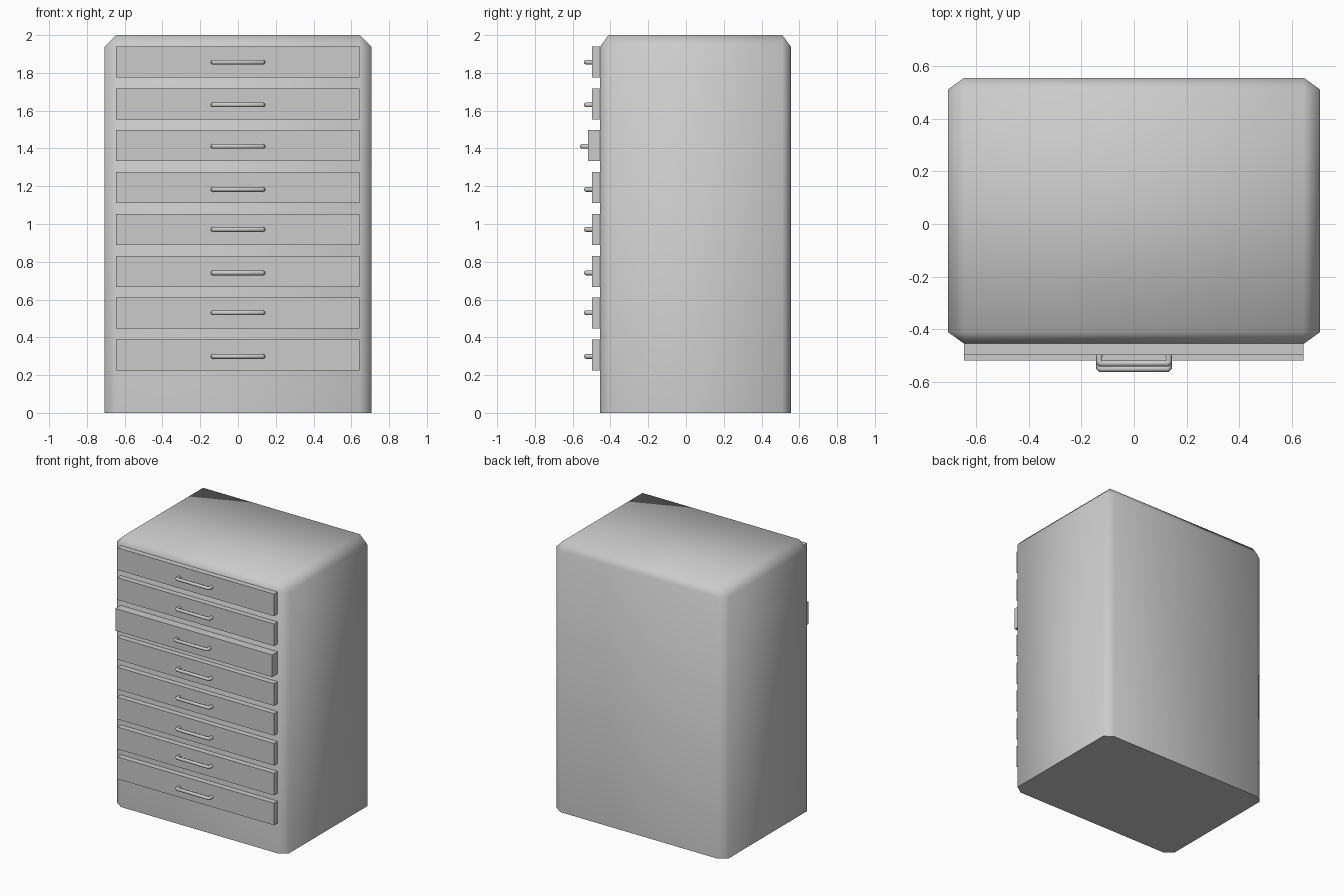
import bpy, bmesh
from mathutils import Vector

if "Cube" in bpy.data.objects:
    bpy.data.objects.remove(bpy.data.objects["Cube"])


def make_object(name, bm, smooth=None):
    mesh = bpy.data.meshes.new(name)
    bmesh.ops.recalc_face_normals(bm, faces=bm.faces)
    bm.to_mesh(mesh)
    bm.free()
    obj = bpy.data.objects.new(name, mesh)
    bpy.context.collection.objects.link(obj)
    if smooth:
        bpy.ops.object.select_all(action='DESELECT')
        obj.select_set(True)
        bpy.context.view_layer.objects.active = obj
        bpy.ops.object.shade_smooth_by_angle(angle=smooth)
    return obj


def box(lo, hi):
    lo, hi = Vector(lo), Vector(hi)
    bm = bmesh.new()
    bmesh.ops.create_cube(bm, size=1)
    for v in bm.verts:
        v.co = (lo + hi) / 2 + v.co * (hi - lo)
    return bm


# Cabinet: chamfered on all edges but the base, then stretched to size
bm = box((-0.5, -0.5, 0), (0.5, 0.5, 1.45))
edges = [e for e in bm.edges if max(v.co.z for v in e.verts) > 1]
bmesh.ops.bevel(bm, geom=edges, offset=0.0445, segments=1, affect='EDGES')
for v in bm.verts:
    v.co = Vector((v.co.x * 1.414, v.co.y * 1.01 + 0.05, v.co.z * 2 / 1.45))
make_object("cabinet", bm, smooth=1.2)


def handle(name, y, z):
    # Square-cornered U pull: mitred octagonal tube
    r, half, front = 0.0125, 0.1325, y - 0.0325
    path = [(-half, y + 0.01), (-half, front + 0.006), (-half + 0.006, front),
            (half - 0.006, front), (half, front + 0.006), (half, y + 0.01)]
    curve = bpy.data.curves.new(name, 'CURVE')
    curve.dimensions = '3D'
    curve.bevel_depth = r
    curve.bevel_resolution = 2
    curve.use_fill_caps = True
    spline = curve.splines.new('POLY')
    spline.points.add(len(path) - 1)
    for p, (px, py) in zip(spline.points, path):
        p.co = (px, py, z, 1)
    obj = bpy.data.objects.new(name, curve)
    bpy.context.collection.objects.link(obj)


# Drawers, bottom to top; the third from the top is slightly pulled out
handle_z = [0.299, 0.53, 0.741, 0.971, 1.183, 1.411, 1.631, 1.857]
for i, hz in enumerate(handle_z):
    z = 0.224 + i * 0.2217
    front = -0.518 if i == 5 else -0.497
    make_object(f"drawer_{i + 1}", box((-0.645, front, z), (0.643, -0.44, z + 0.164)))
    handle(f"drawer_handle_{i + 1}", front, hz)
